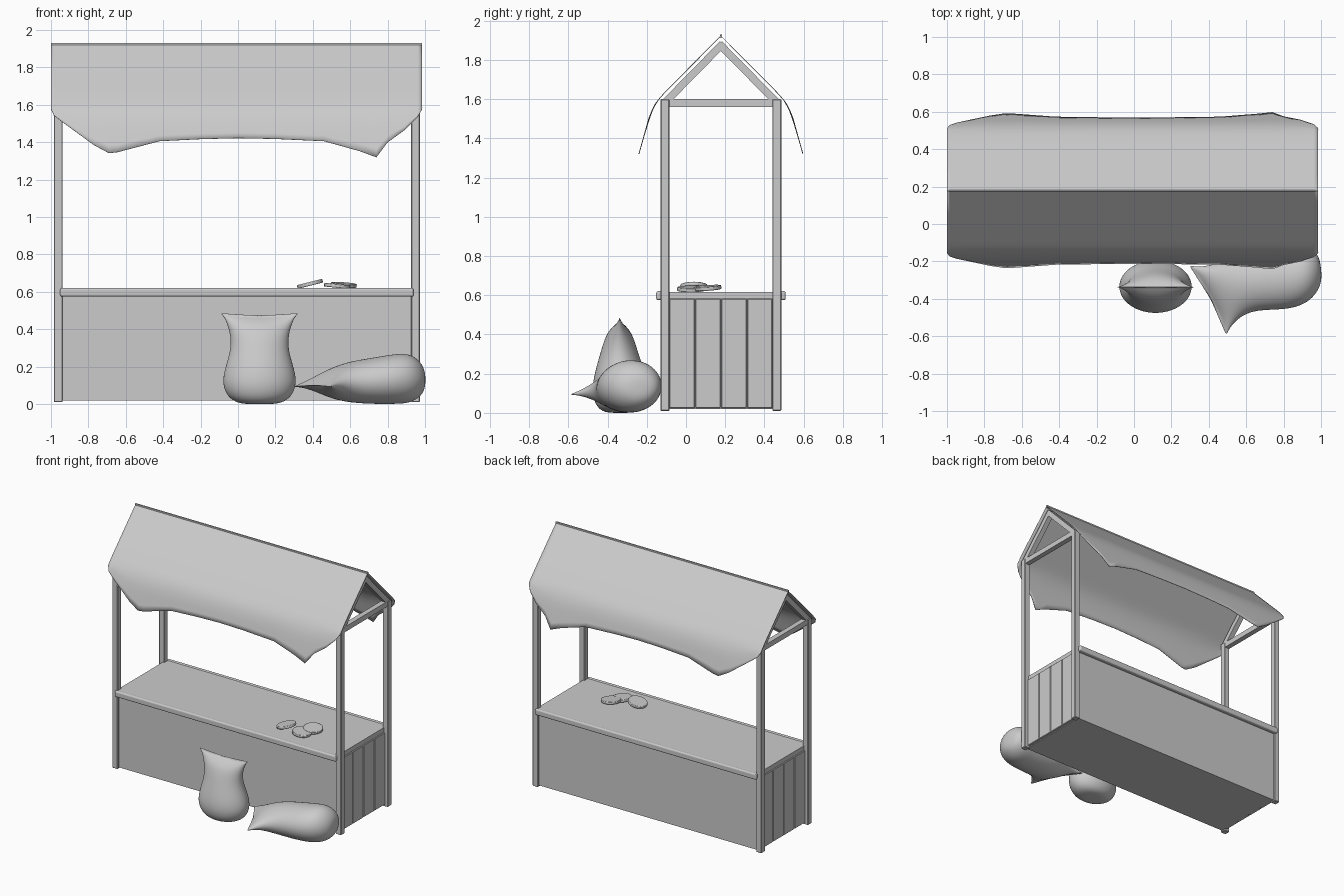
import bpy, bmesh, math
from mathutils import Vector

if "Cube" in bpy.data.objects:
    bpy.data.objects.remove(bpy.data.objects["Cube"])

CX, CY = -0.006, 0.178   # centre of the stall frame


def finish(name, bm, smooth=None):
    bmesh.ops.recalc_face_normals(bm, faces=bm.faces)
    me = bpy.data.meshes.new(name)
    bm.to_mesh(me)
    bm.free()
    ob = bpy.data.objects.new(name, me)
    bpy.context.collection.objects.link(ob)
    if smooth:
        bpy.ops.object.select_all(action='DESELECT')
        ob.select_set(True)
        bpy.context.view_layer.objects.active = ob
        bpy.ops.object.shade_smooth_by_angle(angle=math.radians(smooth))
    return ob


def box(name, x0, x1, y0, y1, z0, z1, bevel=0.0, seg=1):
    bm = bmesh.new()
    bmesh.ops.create_cube(bm, size=1)
    for v in bm.verts:
        v.co = Vector(((x0 + x1) / 2 + v.co.x * (x1 - x0),
                       (y0 + y1) / 2 + v.co.y * (y1 - y0),
                       (z0 + z1) / 2 + v.co.z * (z1 - z0)))
    ob = finish(name, bm)
    if bevel:
        m = ob.modifiers.new("bevel", 'BEVEL')
        m.width, m.segments = bevel, seg
    return ob


def interp(pts, t):
    for (a, fa), (b, fb) in zip(pts, pts[1:]):
        if t <= b:
            return fa + (fb - fa) * (t - a) / (b - a)
    return pts[-1][1]


def loft(name, rings, n=20):
    """rings: (centre, half-width vector, half-depth vector, corner pull vector)"""
    bm = bmesh.new()
    loops = []
    for c, u, v, pull in rings:
        loop = []
        for i in range(n):
            a = 2 * math.pi * i / n
            ca, sa = math.cos(a), math.sin(a)
            loop.append(bm.verts.new(Vector(c) + Vector(u) * ca + Vector(v) * sa
                                     + Vector(pull) * ca ** 4))
        loops.append(loop)
    for p, q in zip(loops, loops[1:]):
        for i in range(n):
            j = (i + 1) % n
            bm.faces.new((p[i], p[j], q[j], q[i]))
    bm.faces.new(loops[0])
    bm.faces.new(loops[-1])
    ob = finish(name, bm, 180)
    m = ob.modifiers.new("subsurf", 'SUBSURF')
    m.levels = m.render_levels = 2
    return ob


# Posts, end beams and rafters
for sx, side in ((-1, "left"), (1, "right")):
    px = CX + sx * 0.955
    for sy, fb in ((-1, "front"), (1, "back")):
        py = CY + sy * 0.285
        box(f"{fb}_{side}_post", px - .023, px + .023, py - .023, py + .023, .01, 1.6, .004)
        raf = box(f"{fb}_{side}_rafter", -.02, .02, -.215, .215, -.019, .019)
        raf.location = (px, CY + sy * 0.142, 1.728)
        raf.rotation_euler.x = -sy * math.radians(45.5)
    box(f"{side}_end_beam", px - .02, px + .02, CY - .27, CY + .27, 1.56, 1.6)
    # Side planks between the posts
    for i in range(4):
        y0 = CY - 0.264 + i * 0.132
        x = CX + sx * 0.942
        box(f"{side}_plank_{i + 1}", x - .012, x + .012, y0 + .002, y0 + .130, .025, .582, .003)

# Counter body, top and edge rails
box("counter_body", CX - .935, CX + .935, CY - .293, CY + .293, .02, .58)
box("counter_top", CX - .945, CX + .945, CY - .305, CY + .305, .58, .617)
for sy, fb in ((-1, "front"), (1, "back")):
    yc = CY + sy * 0.316
    box(f"{fb}_edge_rail", CX - .945, CX + .945, yc - .014, yc + .014, .575, .621, .01, 3)

# Cloth canopy: a draped profile with an uneven hem, mirrored front to back
hem = [(-1, 1.578), (-.985, 1.545), (-.945, 1.513), (-.77, 1.385), (-.69, 1.342),
       (-.645, 1.347), (-.42, 1.406), (-.2, 1.417), (0, 1.422), (.2, 1.418), (.46, 1.406),
       (.65, 1.353), (.74, 1.32), (.80, 1.40), (.89, 1.465), (.96, 1.535), (.985, 1.578)]
drape = [(1.32, -.24), (1.42, -.212), (1.50, -.19), (1.54, -.174), (1.575, -.157),
         (1.61, -.13), (1.65, -.092), (1.922, CY)]
bm = bmesh.new()
for s in (1, -1):
    cols = []
    for x, zb in hem:
        zs = [1.922, 1.8, 1.65, 1.62, 1.595]
        zs += [1.595 + (zb - 1.595) * k / 6 for k in range(1, 7)]
        cols.append([bm.verts.new((x, CY + s * (interp(drape, z) - CY), z)) for z in zs])
    for p, q in zip(cols, cols[1:]):
        for i in range(len(p) - 1):
            bm.faces.new((p[i], p[i + 1], q[i + 1], q[i]))
bmesh.ops.remove_doubles(bm, verts=bm.verts, dist=0.0005)
cloth = finish("canopy_cloth", bm, 50)
m = cloth.modifiers.new("thickness", 'SOLIDIFY')
m.thickness, m.offset = 0.004, 0
box("canopy_ridge_seam", -1, .985, CY - .005, CY + .005, 1.912, 1.93)

# Flat round loaves on the counter
for i, (x, y, z, rx, ry) in enumerate(((.385, .04, .643, 0, -14), (.565, .11, .637, 4, 4),
                                       (.53, .025, .632, 0, 6))):
    bm = bmesh.new()
    bmesh.ops.create_cone(bm, cap_ends=True, segments=20, radius1=.07, radius2=.07, depth=.02)
    ob = finish(f"round_disc_{i + 1}", bm, 40)
    ob.location = (x, y, z)
    ob.rotation_euler = (math.radians(rx), math.radians(ry), 0)
    b = ob.modifiers.new("bevel", 'BEVEL')
    b.width, b.segments = .004, 2

# Standing sack: (height, centre y, half width, half depth, corner lift)
stand = [(0, -.335, .05, .04, 0), (.004, -.335, .12, .09, 0), (.04, -.335, .175, .13, 0),
         (.11, -.335, .203, .147, 0), (.19, -.335, .188, .136, 0), (.28, -.34, .158, .105, 0),
         (.35, -.34, .155, .085, 0), (.41, -.34, .168, .062, 0), (.445, -.338, .19, .03, .02),
         (.462, -.338, .21, .008, .024), (.464, -.338, .209, .004, .024)]
loft("standing_sack", [((.115, y, z), (w, 0, 0), (0, d, 0), (0, 0, p)) for z, y, w, d, p in stand])

# Lying sack: (x, y, z, width direction in degrees, half width, half height, corner pull)
lying = [(.418, -.395, .105, -62, .212, .005, .03), (.422, -.393, .105, -62, .212, .012, .03),
         (.45, -.38, .108, -62, .18, .045, .02), (.51, -.35, .112, -64, .155, .085, 0),
         (.60, -.315, .118, -70, .158, .112, 0), (.72, -.30, .124, -80, .163, .125, 0),
         (.83, -.29, .134, -84, .165, .135, 0), (.915, -.27, .138, -84, .152, .136, 0),
         (.97, -.25, .134, -84, .115, .10, 0), (.995, -.24, .13, -84, .07, .06, 0),
         (1.0, -.24, .13, -84, .02, .02, 0)]
rings = []
for x, y, z, deg, w, h, p in lying:
    a = math.radians(deg)
    u = Vector((math.cos(a), math.sin(a), 0))
    back = Vector((u.y, -u.x, 0))
    rings.append(((x, y, z), u * w, (0, 0, h), back * p + Vector((0, 0, -p * .4))))
loft("lying_sack", rings)
